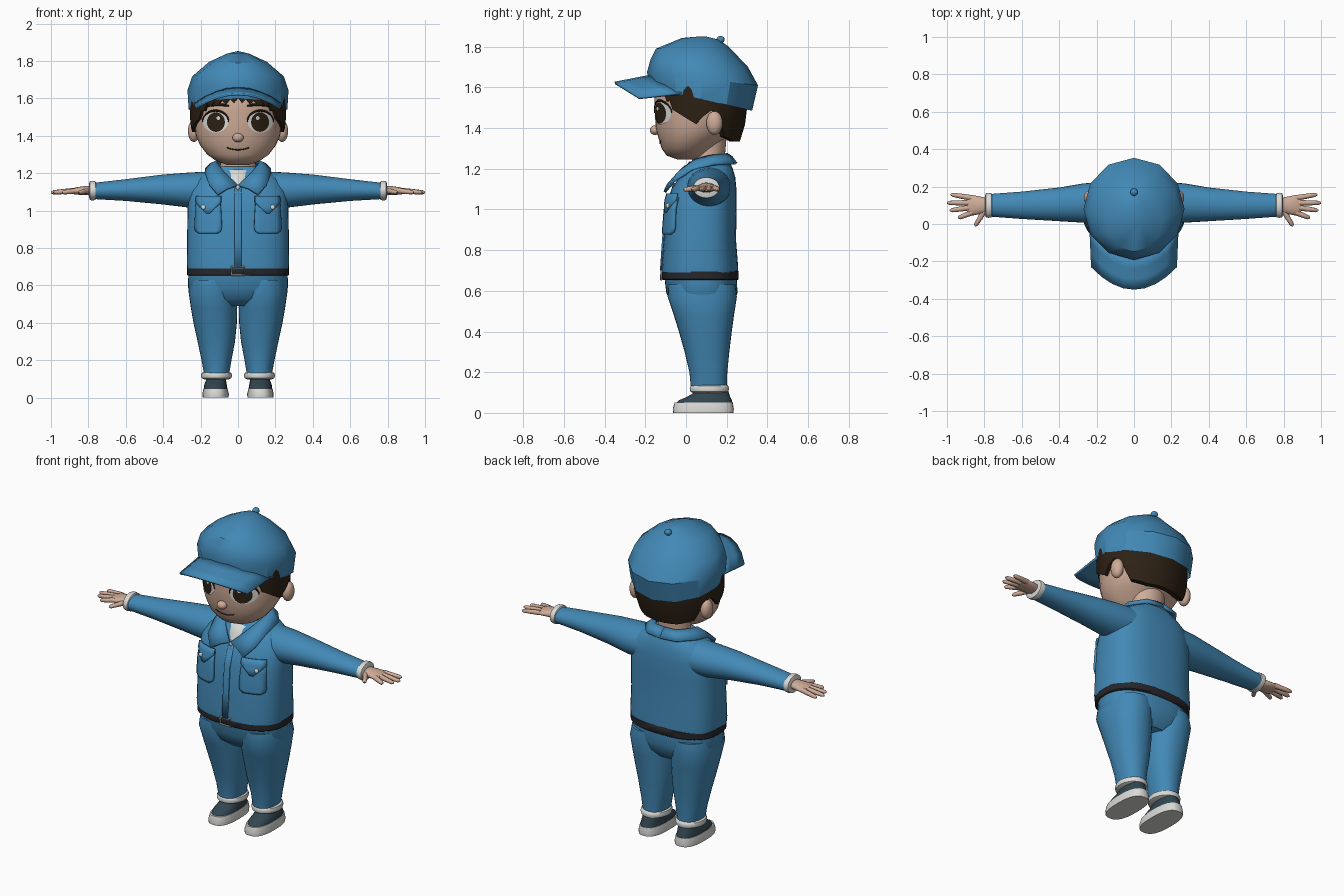
import bpy, bmesh, math
from mathutils import Vector

if "Cube" in bpy.data.objects:
    bpy.data.objects.remove(bpy.data.objects["Cube"])


def material(name, r, g, b):
    m = bpy.data.materials.new(name)
    m.diffuse_color = (r, g, b, 1)
    m.use_nodes = True
    m.node_tree.nodes["Principled BSDF"].inputs["Base Color"].default_value = m.diffuse_color
    return m


BLUE = material("work_blue", .055, .25, .47)
SKIN = material("skin", .62, .41, .31)
HAIR = material("dark_brown", .026, .015, .007)
WHITE = material("off_white", .70, .70, .68)
BELT = material("belt_black", .02, .02, .024)
SHOE = material("slate", .032, .06, .08)
SILVER = material("silver", .5, .5, .5)


def finish(name, bm, mat, mirror=False, thick=0, angle=45):
    bmesh.ops.recalc_face_normals(bm, faces=bm.faces[:])
    me = bpy.data.meshes.new(name)
    bm.to_mesh(me)
    bm.free()
    me.materials.append(mat)
    ob = bpy.data.objects.new(name, me)
    bpy.context.collection.objects.link(ob)
    bpy.ops.object.select_all(action='DESELECT')
    ob.select_set(True)
    bpy.context.view_layer.objects.active = ob
    bpy.ops.object.shade_smooth_by_angle(angle=math.radians(angle))
    if thick:
        s = ob.modifiers.new("thickness", 'SOLIDIFY')
        s.thickness, s.offset = thick, 0
    if mirror:
        ob.modifiers.new("mirror", 'MIRROR')
    return ob


def shell(name, rows, mat, wrap=True, caps=(True, True), **kw):
    """Bridge rows of points into a skin."""
    bm = bmesh.new()
    vs = [[bm.verts.new(p) for p in r] for r in rows]
    n = len(rows[0])
    for a, b in zip(vs, vs[1:]):
        for i in range(n if wrap else n - 1):
            j = (i + 1) % n
            bm.faces.new((a[i], a[j], b[j], b[i]))
    if wrap and caps[0]:
        bm.faces.new(vs[0])
    if wrap and caps[1]:
        bm.faces.new(vs[-1])
    return finish(name, bm, mat, **kw)


def oval(n, rx, ry, e=2):
    pts = []
    for i in range(n):
        a = 2 * math.pi * i / n
        s, c = math.sin(a), -math.cos(a)
        pts.append((math.copysign(abs(s) ** (2 / e), s) * rx,
                    math.copysign(abs(c) ** (2 / e), c) * ry))
    return pts


def loft(name, rings, mat, axis='z', n=32, e=2, **kw):
    """rings: (position on axis, centre 1, centre 2, radius 1, radius 2)"""
    rows = []
    for t, c1, c2, r1, r2 in rings:
        o = [(c1 + u, c2 + v) for u, v in oval(n, r1, r2, e)]
        rows.append([(u, v, t) if axis == 'z' else (t, u, v) for u, v in o])
    return shell(name, rows, mat, **kw)


def tube(name, pts, radii, mat, n=8, **kw):
    pts = [Vector(p) for p in pts]
    rows = []
    for i, p in enumerate(pts):
        d = pts[min(i + 1, len(pts) - 1)] - pts[max(i - 1, 0)]
        q = d.to_track_quat('Z', 'Y')
        rows.append([p + q @ Vector((u, v, 0)) for u, v in oval(n, radii[i], radii[i])])
    return shell(name, rows, mat, **kw)


def ball(name, c, r, mat, **kw):
    bm = bmesh.new()
    bmesh.ops.create_uvsphere(bm, u_segments=20, v_segments=12, radius=1)
    for v in bm.verts:
        v.co = Vector([c[k] + v.co[k] * r[k] for k in range(3)])
    return finish(name, bm, mat, **kw)


def lerp(table, t):
    for p, q in zip(table, table[1:]):
        if t <= q[0]:
            f = max(0, (t - p[0]) / (q[0] - p[0]))
            return [a + (b - a) * f for a, b in zip(p, q)]
    return table[-1]


def on_front(rings, e, x, z, off):
    """Point on the front of a loft, pushed forward."""
    _, cx, cy, rx, ry = lerp(rings, z)
    k = max(0, 1 - min(1, abs(x) / rx) ** e) ** (1 / e)
    return (x, cy - ry * k - off, z)


# head, neck, nose, ears
HEAD = [(1.245, 0, .02, .06, .06), (1.265, 0, .005, .115, .10), (1.30, 0, .01, .165, .13),
        (1.35, 0, .03, .203, .165), (1.40, 0, .05, .225, .20), (1.47, 0, .06, .235, .212),
        (1.53, 0, .065, .235, .22), (1.60, 0, .07, .23, .225), (1.68, 0, .07, .19, .19)]
loft("head", HEAD, SKIN)
loft("neck", [(1.14, 0, .11, .105, .085), (1.25, 0, .11, .095, .08), (1.36, 0, .11, .1, .09)], SKIN)
ball("nose", (0, -.152, 1.39), (.03, .026, .024), SKIN)
ball("ear", (.236, .14, 1.425), (.032, .04, .058), SKIN, mirror=True)


# eyes, brows, mouth
def face(x, z, off):
    return on_front(HEAD, 2, x, z, off)


def eye_disc(name, cx, cz, rx, rz, off, mat):
    rows = [[face(cx + u * k, cz + v * k, off) for u, v in oval(24, rx, rz)] for k in (1, .66, .33, .05)]
    shell(name, rows, mat, caps=(False, True), mirror=True)


eye_disc("eye_white", .12, 1.475, .068, .058, .005, WHITE)
eye_disc("iris", .118, 1.473, .048, .052, .008, HAIR)
eye_disc("eye_glint", .105, 1.495, .010, .010, .0095, WHITE)
arc = [math.radians(a) for a in range(0, 181, 15)]
tube("upper_lash", [face(.12 + .07 * math.cos(a), 1.475 + .06 * math.sin(a), .006) for a in arc],
     [.003 + .003 * math.sin(a) for a in arc], HAIR, n=6, mirror=True)
tube("eyebrow", [face(.05 + .028 * i, 1.56 + .007 * i - .0018 * i * i, .004) for i in range(6)],
     [.004, .007, .008, .007, .005, .003], HAIR, n=6, mirror=True)
tube("mouth", [face(.012 * i, 1.325 + .0005 * i * i, .001) for i in range(-5, 6)], [.003] * 11, HAIR, n=6)

# hair shell with a lower edge that follows face, ears and nape
EDGE = [(0, 1.59), (40, 1.565), (60, 1.48), (85, 1.42), (95, 1.46), (105, 1.49), (116, 1.46),
        (123, 1.36), (150, 1.335), (180, 1.335)]
hair_rows = [[] for _ in range(6)]
for i in range(72):
    deg = i * 5
    side = min(deg, 360 - deg)
    z0 = lerp(EDGE, side)[1] + (.012 * (-1) ** i if side < 60 else 0)
    a = math.radians(deg)
    for k, row in enumerate(hair_rows):
        z = z0 + (1.66 - z0) * max(0, k - 1) / 4
        f = 1 - .16 * max(0, (1.48 - z) / .15) ** 1.5
        f *= .85 if k == 0 else 1
        row.append((.256 * f * math.sin(a), .068 - .232 * f * math.cos(a), z))
shell("hair", hair_rows, HAIR, caps=(False, True))

# cap crown: (front y, back y, front z, back z, half width)
crown = []
for yf, yb, zf, zb, rx in [(-.175, .325, 1.60, 1.485, .264), (-.192, .354, 1.675, 1.61, .27),
                           (-.175, .305, 1.735, 1.70, .245), (-.148, .21, 1.79, 1.80, .155),
                           (-.02, .16, 1.843, 1.835, .06), (.06, .10, 1.85, 1.85, .015)]:
    cy, ry = (yf + yb) / 2, (yb - yf) / 2
    crown.append([(u, cy + v, zf + (zb - zf) * (v + ry) / (2 * ry)) for u, v in oval(12, rx, ry)])
shell("cap_crown", crown, BLUE, caps=(False, True), angle=30)
ball("cap_button", (0, .17, 1.835), (.02, .02, .018), BLUE)
brim = []
for k in range(4):
    v = k / 3
    row = []
    for i in range(-4, 5):
        u = i / 4
        a = Vector((.235 * u, -.18 + .16 * u * u, 1.655 - .085 * u * u))
        b = Vector((.226 * u, -.35 + .12 * u * u, 1.622 - .075 * u * u))
        row.append(a.lerp(b, v))
    brim.append(row)
shell("cap_brim", brim, BLUE, wrap=False, thick=.012)

# jacket body and sleeves
TORSO = [(.69, 0, .068, .272, .188), (.72, 0, .068, .274, .188), (.85, 0, .068, .272, .178),
         (1.0, 0, .075, .27, .174), (1.10, 0, .088, .262, .16), (1.16, 0, .105, .235, .137),
         (1.20, 0, .11, .185, .12), (1.235, 0, .115, .125, .10)]
loft("jacket_body", TORSO, BLUE, n=40, e=2.6)
loft("sleeve", [(.14, .115, 1.11, .11, .10), (.27, .112, 1.11, .105, .093), (.4, .105, 1.113, .09, .08),
                (.6, .1, 1.11, .073, .058), (.775, .1, 1.105, .06, .043)], BLUE, axis='x', mirror=True)


# jacket front details follow the body surface
def patch(name, rows, off, mat, thick, mirror=True):
    pts = [[on_front(TORSO, 2.6, a + (b - a) * i / 6, z, off) for i in range(7)] for z, a, b in rows]
    shell(name, pts, mat, wrap=False, thick=thick, mirror=mirror)


patch("chest_pocket", [(1.06, .095, .22), (1.0, .09, .225), (.91, .086, .23), (.89, .092, .225),
                       (.877, .11, .205)], .008, BLUE, .014)
patch("pocket_flap", [(1.078, .09, .222), (1.045, .09, .226), (1.02, .115, .205), (.985, .152, .168)],
      .018, BLUE, .01)
patch("front_placket", [(1.13, -.018, .018), (1.0, -.018, .018), (.85, -.018, .018), (.70, -.018, .018)],
      .004, BLUE, .008, mirror=False)
ball("pocket_button", on_front(TORSO, 2.6, .185, 1.018, .024), (.013, .009, .013), WHITE, mirror=True)
ball("zip_pull", on_front(TORSO, 2.6, 0, 1.125, .012), (.01, .008, .014), WHITE)

# collar and undershirt
inner = [(0, .2, 1.272), (.07, .187, 1.268), (.112, .12, 1.262), (.108, .05, 1.245), (.072, -.015, 1.20),
         (.004, -.075, 1.135)]
outer = [(0, .247, 1.225), (.1, .23, 1.225), (.172, .14, 1.222), (.172, .03, 1.195), (.155, -.06, 1.14),
         (.108, -.105, 1.085)]
middle = [(Vector(a) + Vector(b)) / 2 + Vector((0, 0, .008)) for a, b in zip(inner, outer)]
shell("collar", [inner, middle, outer], BLUE, wrap=False, thick=.014, mirror=True)
loft("undershirt", [(1.12, 0, .06, .085, .115), (1.17, 0, .07, .09, .105), (1.215, 0, .09, .1, .1),
                    (1.22, 0, .095, .09, .09)], WHITE)

# belt and buckle
loft("belt", [(.652, 0, .07, .268, .184), (.657, 0, .07, .273, .189), (.695, 0, .07, .273, .189),
              (.70, 0, .07, .268, .184)], BELT, n=40, e=2.5)
tube("buckle", [(x, -.122, z) for x, z in [(-.034, .655), (.034, .655), (.034, .70), (-.034, .70),
                                           (-.034, .652)]], [.005] * 5, SILVER, n=6)

# trousers
loft("trouser_seat", [(.49, 0, .09, .12, .11), (.53, 0, .083, .235, .15), (.59, 0, .078, .268, .175),
                      (.665, 0, .072, .265, .178)], BLUE, n=40, e=2.3)
loft("trouser_leg", [(.12, .114, .112, .066, .088), (.2, .115, .11, .08, .093), (.3, .116, .103, .1, .11),
                     (.4, .122, .095, .116, .13), (.48, .128, .088, .124, .148), (.57, .135, .08, .13, .17),
                     (.63, .13, .078, .125, .165)], BLUE, e=2.2, mirror=True)
loft("trouser_cuff", [(.098, .115, .115, .066, .08), (.104, .115, .115, .079, .093),
                      (.118, .115, .115, .083, .097), (.132, .115, .115, .079, .093),
                      (.138, .115, .115, .066, .085)], WHITE, mirror=True)

# shoes
loft("shoe_sole", [(0, .12, .085, .07, .148), (.02, .12, .085, .071, .15), (.05, .12, .087, .064, .143)],
     WHITE, e=2.6, mirror=True)
loft("shoe_upper", [(.045, .12, .09, .063, .14), (.062, .12, .095, .062, .13), (.08, .119, .112, .057, .105),
                    (.1, .117, .125, .052, .085), (.12, .116, .125, .05, .075)], SHOE, e=2.3, mirror=True)

# wrist cuffs and hands
loft("wrist_cuff", [(.758, .1, 1.107, .055, .04), (.763, .1, 1.107, .065, .05), (.778, .1, 1.107, .067, .053),
                    (.792, .1, 1.107, .064, .05), (.797, .1, 1.107, .05, .036)], WHITE, axis='x', mirror=True)
loft("palm", [(.77, .1, 1.107, .036, .026), (.82, .1, 1.107, .046, .024), (.87, .1, 1.105, .056, .019),
              (.893, .1, 1.103, .046, .012)], SKIN, axis='x', n=20, mirror=True)
FINGERS = [((.87, .14), (.98, .158)), ((.88, .113), (1.0, .113)), ((.88, .087), (.985, .072)),
           ((.865, .062), (.94, .032)), ((.80, .07), (.85, -.012))]
for i, (p, q) in enumerate(FINGERS):
    a, b = Vector((*p, 1.106)), Vector((*q, 1.097))
    tube("thumb" if i == 4 else f"finger_{i + 1}", [a, a.lerp(b, .5), a.lerp(b, .9), b],
         [.015, .0135, .011, .004], SKIN, mirror=True)
